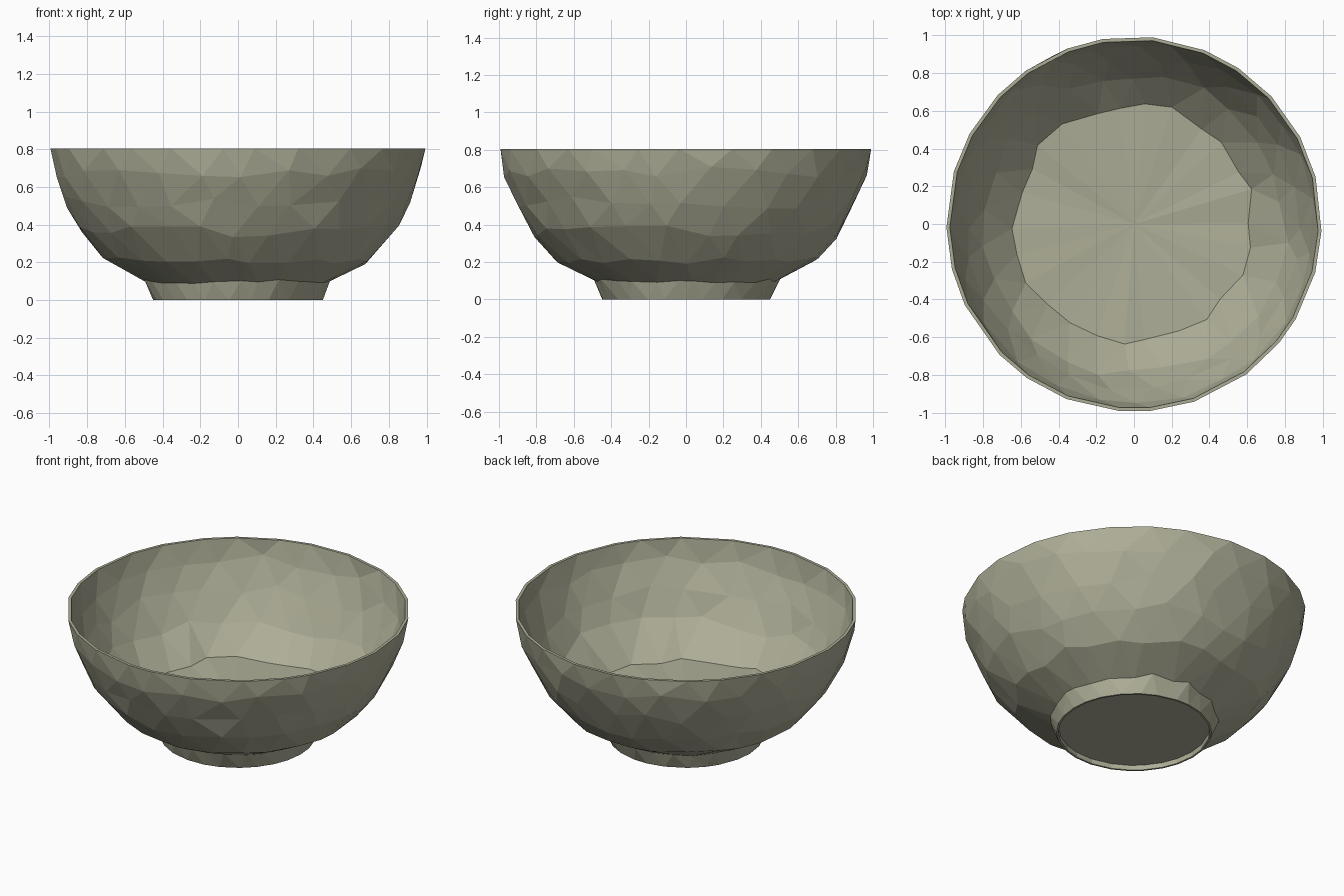
import bpy, bmesh, math, random

if "Cube" in bpy.data.objects:
    bpy.data.objects.remove(bpy.data.objects["Cube"])

random.seed(7)
SEG = 26

# Levels from foot to rim: outer radius, height, inner radius, inner height, jitter
LEVELS = [
    (0.45, 0.00, None, None, 0.0),     # foot base
    (0.49, 0.10, None, None, 0.012),   # foot / body joint
    (0.70, 0.21, 0.63, 0.19, 0.020),
    (0.83, 0.36, 0.795, 0.36, 0.035),
    (0.915, 0.52, 0.885, 0.52, 0.035),
    (0.975, 0.68, 0.952, 0.68, 0.030),
    (0.995, 0.805, 0.977, 0.805, 0.0), # rim
]

bm = bmesh.new()


def make_ring(points):
    return [bm.verts.new((r * math.cos(a), r * math.sin(a), z)) for r, a, z in points]


def bridge_staggered(even, odd):
    # Odd rings sit half a step round, giving the triangular facets
    for i in range(SEG):
        j = (i + 1) % SEG
        bm.faces.new((even[i], even[j], odd[i]))
        bm.faces.new((odd[i], even[j], odd[j]))


def bridge_straight(a, b):
    for i in range(SEG):
        j = (i + 1) % SEG
        bm.faces.new((a[i], a[j], b[j], b[i]))


def cap(ring, z):
    centre = bm.verts.new((0, 0, z))
    for i in range(SEG):
        bm.faces.new((ring[i], ring[(i + 1) % SEG], centre))


# Irregular hand-cut rings; inner and outer walls share the same jitter
outer, inner = [], []
for k, (ro, zo, ri, zi, jit) in enumerate(LEVELS):
    slope = 0.0
    if 0 < k < len(LEVELS) - 1:
        below, above = LEVELS[k - 1], LEVELS[k + 1]
        slope = (above[0] - below[0]) / (above[1] - below[1])
    pts_out, pts_in = [], []
    for i in range(SEG):
        a = 2 * math.pi * (i + 0.5 * (k % 2) + random.uniform(-0.2, 0.2)) / SEG
        dz = random.uniform(-jit, jit)
        dr = dz * slope + random.uniform(-0.25, 0.25) * jit
        pts_out.append((ro + dr, a, zo + dz))
        if ri:
            pts_in.append((ri + dr, a, zi + dz * (0.5 if k == 2 else 1)))
    outer.append(make_ring(pts_out))
    inner.append(make_ring(pts_in) if pts_in else None)

# Walls
for k in range(len(LEVELS) - 1):
    for rings in (outer, inner):
        if rings[k]:
            pair = (rings[k], rings[k + 1])
            bridge_staggered(*(pair if k % 2 == 0 else pair[::-1]))

# Rim lip and inside floor
bridge_straight(outer[-1], inner[-1])
cap(inner[2], 0.17)

# Foot underside: thin ring and shallow recessed disc
foot = outer[0]
angles = [math.atan2(v.co.y, v.co.x) for v in foot]
lip = make_ring([(0.438, a, 0.0) for a in angles])
recess = make_ring([(0.436, a, 0.03) for a in angles])
bridge_straight(foot, lip)
bridge_straight(lip, recess)
cap(recess, 0.03)

bmesh.ops.recalc_face_normals(bm, faces=bm.faces)
mesh = bpy.data.meshes.new("bowl")
bm.to_mesh(mesh)
bm.free()
bowl = bpy.data.objects.new("bowl", mesh)
bpy.context.collection.objects.link(bowl)

# Olive-grey stone colour
stone = bpy.data.materials.new("olive_stone")
stone.diffuse_color = (0.42, 0.42, 0.31, 1)
stone.use_nodes = True
stone.node_tree.nodes["Principled BSDF"].inputs["Base Color"].default_value = stone.diffuse_color
mesh.materials.append(stone)
